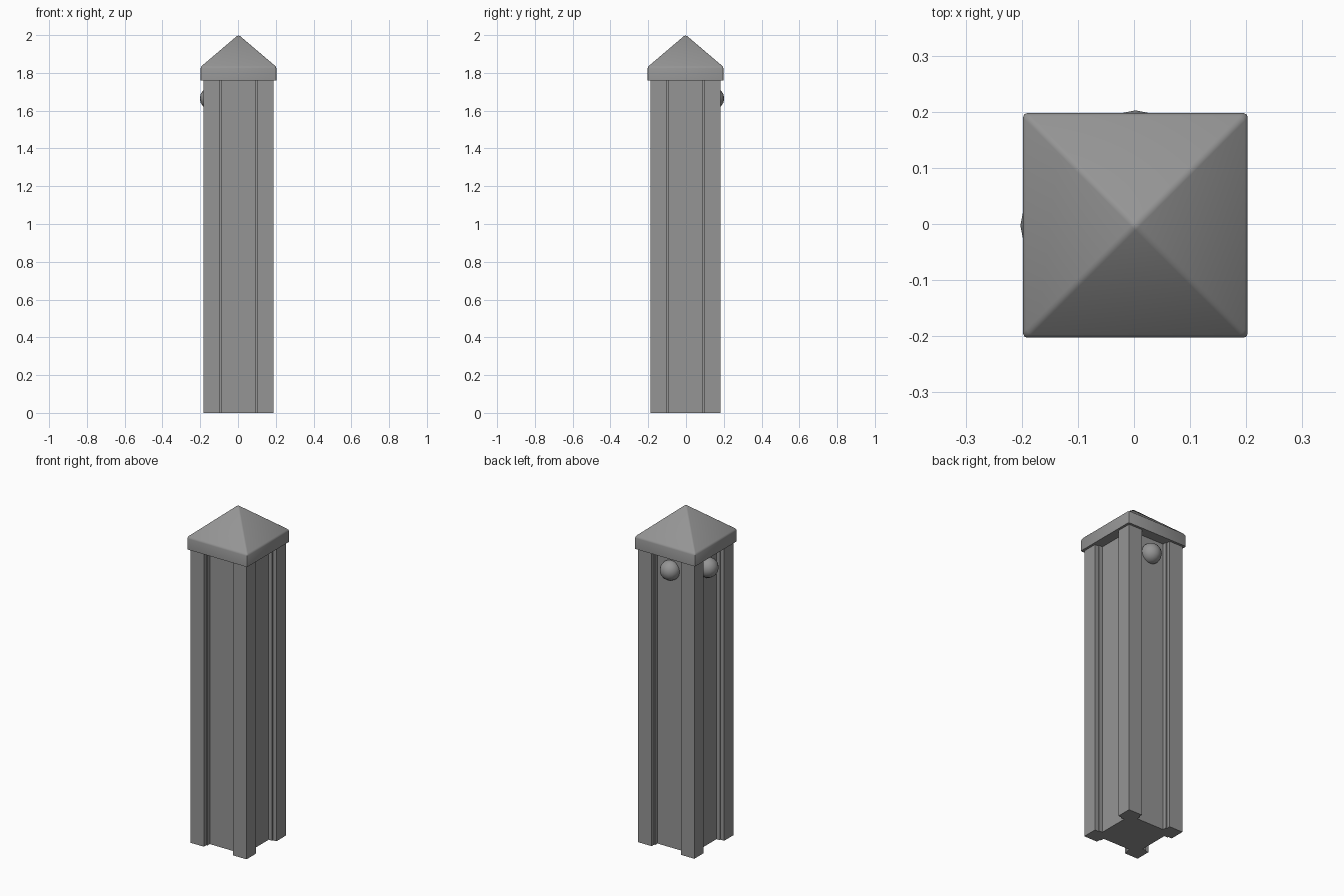
import bpy, bmesh, math

cube = bpy.data.objects.get("Cube")
if cube:
    bpy.data.objects.remove(cube, do_unlink=True)

# Shift that balances the knobs, which sit on two sides only
CX, CY = 0.0025, -0.0025
POST, PANEL, CAP = 0.186, 0.14, 0.2
CAP_BASE, CAP_EDGE, TOP = 1.76, 1.832, 2.0

stone = bpy.data.materials.new("grey stone")
stone.use_nodes = True
grey = (0.3, 0.3, 0.3, 1)
stone.diffuse_color = grey
stone.node_tree.nodes["Principled BSDF"].inputs["Base Color"].default_value = grey


def finish(name, bm):
    bmesh.ops.recalc_face_normals(bm, faces=bm.faces)
    mesh = bpy.data.meshes.new(name)
    bm.to_mesh(mesh)
    bm.free()
    mesh.materials.append(stone)
    obj = bpy.data.objects.new(name, mesh)
    obj.location = (CX, CY, 0)
    bpy.context.collection.objects.link(obj)
    return obj


def smooth(obj, degrees):
    bpy.ops.object.select_all(action='DESELECT')
    obj.select_set(True)
    bpy.context.view_layer.objects.active = obj
    bpy.ops.object.shade_smooth_by_angle(angle=math.radians(degrees))


# Shaft: one side of the channelled section, turned four times and extruded
side = [(POST, -POST), (POST, -0.097), (0.163, -0.097), (0.163, -0.09), (PANEL, -0.09)]
side += [(x, -y) for x, y in reversed(side[1:])]
outline = []
for turn in range(4):
    outline += side
    side = [(-y, x) for x, y in side]
bm = bmesh.new()
base = bm.faces.new([bm.verts.new((x, y, 0)) for x, y in outline])
top = bmesh.ops.extrude_face_region(bm, geom=[base])
bmesh.ops.translate(bm, vec=(0, 0, CAP_BASE),
                    verts=[v for v in top["geom"] if isinstance(v, bmesh.types.BMVert)])
finish("shaft", bm)

# Cap: a square slab rising to a point, with softened edges
bm = bmesh.new()
rings = [[bm.verts.new((sx * CAP, sy * CAP, z))
          for sx, sy in ((-1, -1), (1, -1), (1, 1), (-1, 1))]
         for z in (CAP_BASE, CAP_EDGE)]
apex = bm.verts.new((0, 0, TOP + 0.002))
bm.faces.new(rings[0])
for i in range(4):
    j = (i + 1) % 4
    bm.faces.new((rings[0][i], rings[0][j], rings[1][j], rings[1][i]))
    bm.faces.new((rings[1][i], rings[1][j], apex))
soft = [e for e in bm.edges if max(v.co.z for v in e.verts) > CAP_BASE + 0.01]
bmesh.ops.bevel(bm, geom=soft, offset=0.007, segments=2, profile=0.5, affect='EDGES')
smooth(finish("cap", bm), 40)

# Round knobs set into the back and right channels
for name, dx, dy in (("back_knob", 0, 1), ("right_knob", -1, 0)):
    bm = bmesh.new()
    bmesh.ops.create_uvsphere(bm, u_segments=16, v_segments=8, radius=0.058)
    bmesh.ops.translate(bm, verts=bm.verts, vec=(dx * 0.147, dy * 0.147, 1.665))
    smooth(finish(name, bm), 40)
